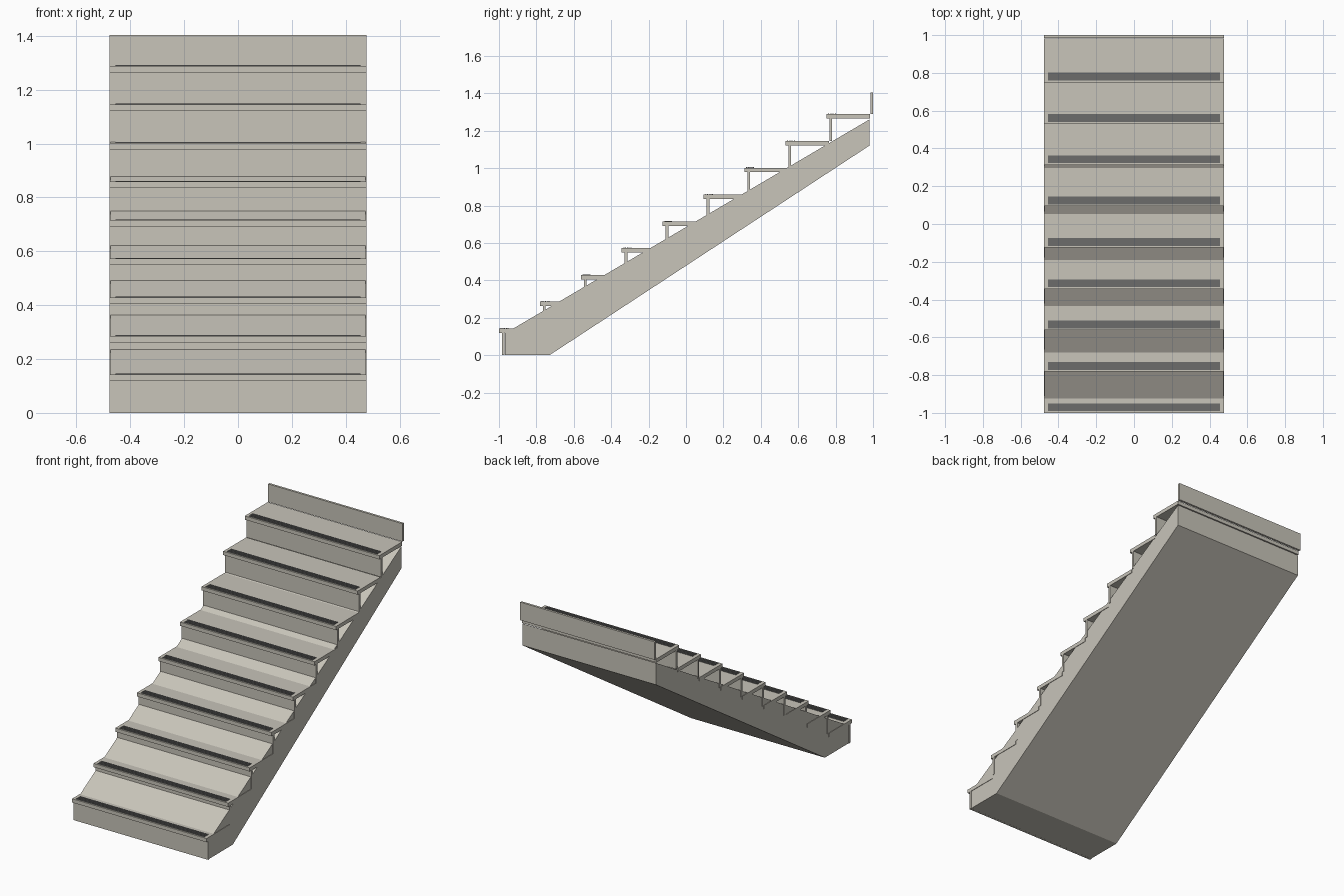
import bpy, bmesh

if "Cube" in bpy.data.objects:
    bpy.data.objects.remove(bpy.data.objects["Cube"])

STEPS = 9
RUN, RISE = 0.2188, 0.1432      # spacing of the steps
FRONT, TOP = -1.0, 0.143        # nose and upper face of the first tread
HALF = 0.477                    # half width of the stair
THICK = 0.024                   # tread thickness


def material(name, rgb):
    m = bpy.data.materials.new(name)
    m.diffuse_color = (*rgb, 1)
    m.use_nodes = True
    m.node_tree.nodes["Principled BSDF"].inputs["Base Color"].default_value = m.diffuse_color
    return m


concrete = material("warm_grey", (0.58, 0.555, 0.49))
rubber = material("dark_grey", (0.15, 0.15, 0.147))


def prism(name, profile, half, mat):
    """Extrude a (y, z) profile across the width of the stair."""
    bm = bmesh.new()
    face = bm.faces.new([bm.verts.new((-half, y, z)) for y, z in profile])
    ext = bmesh.ops.extrude_face_region(bm, geom=[face])
    moved = [v for v in ext["geom"] if isinstance(v, bmesh.types.BMVert)]
    bmesh.ops.translate(bm, verts=moved, vec=(2 * half, 0, 0))
    bmesh.ops.recalc_face_normals(bm, faces=bm.faces)
    mesh = bpy.data.meshes.new(name)
    bm.to_mesh(mesh)
    bm.free()
    mesh.materials.append(mat)
    obj = bpy.data.objects.new(name, mesh)
    bpy.context.collection.objects.link(obj)
    return obj


def slab(name, y0, y1, z0, z1, half, mat):
    return prism(name, [(y0, z0), (y1, z0), (y1, z1), (y0, z1)], half, mat)


# Sloping solid carriage under the steps
prism("carriage", [(-0.969, 0), (-0.73, 0), (0.98, 1.12), (0.98, 1.26),
                   (-0.969, 0.116)], HALF - 0.003, concrete)

for i in range(STEPS + 1):
    nose, top = FRONT + i * RUN, TOP + i * RISE
    # Riser stands on the tread below; the last one is the upper landing edge
    bottom = top - RISE if i else 0
    riser_top = top - THICK if i < STEPS else 1.404
    slab(f"riser_{i + 1}", nose + 0.016, nose + 0.0305, bottom, riser_top,
         HALF, concrete)
    if i == STEPS:
        break
    # Tread reaches back to the next riser
    slab(f"tread_{i + 1}", nose, nose + RUN + 0.014, top - THICK, top,
         HALF, concrete)
    # Ribbed anti-slip strip near the nose
    y0, y1, ribs = nose + 0.009, nose + 0.051, 5
    pitch = (y1 - y0) / (ribs - 0.5)
    profile = [(y0, top - 0.002)]
    for r in range(ribs):
        a = y0 + r * pitch
        b = a + pitch / 2
        profile += [(a, top + 0.003), (b, top + 0.003)]
        if r < ribs - 1:
            profile += [(b, top + 0.001), (a + pitch, top + 0.001)]
    profile.append((y1, top - 0.002))
    prism(f"grip_strip_{i + 1}", profile, 0.455, rubber)
